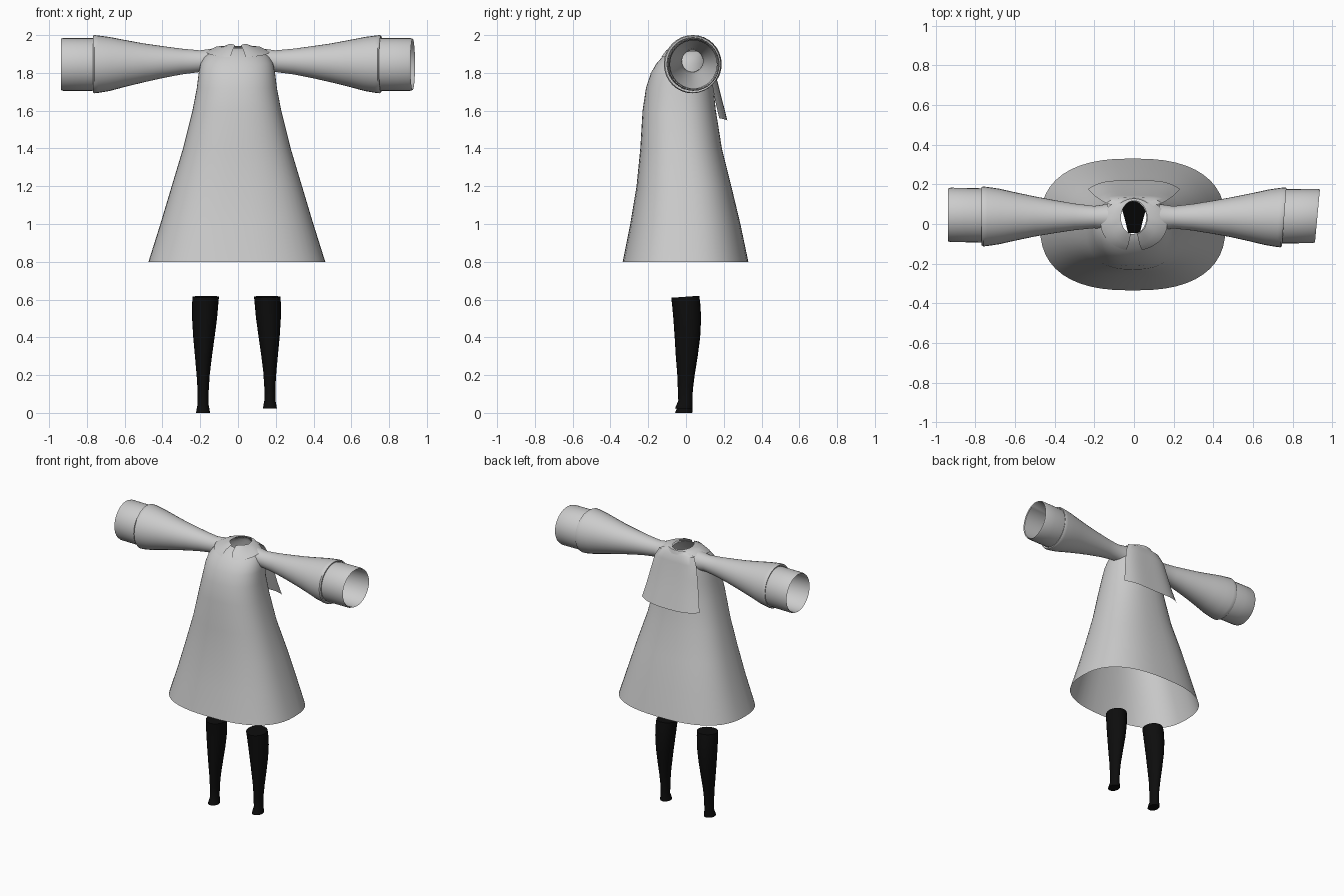
import bpy, bmesh, math
from mathutils import Vector

if "Cube" in bpy.data.objects:
    bpy.data.objects.remove(bpy.data.objects["Cube"])


def material(name, value):
    m = bpy.data.materials.new(name)
    m.diffuse_color = (value, value, value, 1)
    m.use_nodes = True
    m.node_tree.nodes["Principled BSDF"].inputs["Base Color"].default_value = m.diffuse_color
    return m


CLOTH = material("pale grey cloth", 0.6)
BLACK = material("black sock", 0.004)


def loft(name, rings, mat, closed=True, cap_start=False, cap_end=False):
    """Skin a list of point rings with quads."""
    bm = bmesh.new()
    rows = [[bm.verts.new(p) for p in r] for r in rings]
    n = len(rows[0])
    for a, b in zip(rows, rows[1:]):
        for i in range(n if closed else n - 1):
            j = (i + 1) % n
            bm.faces.new((a[i], a[j], b[j], b[i]))
    if cap_start:
        bm.faces.new(rows[0][::-1])
    if cap_end:
        bm.faces.new(rows[-1])
    bmesh.ops.recalc_face_normals(bm, faces=bm.faces)
    me = bpy.data.meshes.new(name)
    bm.to_mesh(me)
    bm.free()
    me.materials.append(mat)
    ob = bpy.data.objects.new(name, me)
    bpy.context.collection.objects.link(ob)
    bpy.context.view_layer.objects.active = ob
    ob.select_set(True)
    bpy.ops.object.shade_smooth_by_angle(angle=math.radians(40))
    ob.select_set(False)
    return ob


def super_ring(cx, hx, y0, y1, z, e=2.0, n=48):
    """Horizontal squared-off oval."""
    pts = []
    for i in range(n):
        t = 2 * math.pi * i / n
        c, s = math.cos(t), math.sin(t)
        pts.append(Vector((cx + hx * math.copysign(abs(c) ** (2 / e), c),
                           (y0 + y1) / 2 + (y1 - y0) / 2 * math.copysign(abs(s) ** (2 / e), s), z)))
    return pts


# Dress: height, half width, front y, back y, squareness
dress = [(0.8, .468, -.335, .33, 2.5), (1.0, .405, -.295, .288, 2.5), (1.2, .345, -.262, .24, 2.5),
         (1.4, .285, -.242, .19, 2.4), (1.6, .235, -.23, .158, 2.4), (1.72, .212, -.212, .145, 2.3),
         (1.8, .202, -.186, .14, 2.3), (1.85, .192, -.156, .134, 2.2), (1.885, .172, -.125, .128, 2.1),
         (1.91, .14, -.095, .124, 2), (1.925, .105, -.072, .12, 2), (1.933, .068, -.05, .115, 2)]
loft("dress", [super_ring(-.006, h, a, b, z, e) for z, h, a, b, e in dress], CLOTH)


def arm_ring(side, x, y, z, r, tilt, n=32):
    """Upright circle across the arm; tilt leans it towards the back."""
    return [Vector((side * x + tilt * r * math.cos(2 * math.pi * i / n),
                    y + r * math.cos(2 * math.pi * i / n),
                    z + r * 1.02 * math.sin(2 * math.pi * i / n))) for i in range(n)]


# Sleeves and cuffs: distance from centre, y, z, radius
sleeve = [(.13, .035, 1.862, .066), (.2, .035, 1.862, .056), (.3, .036, 1.86, .067), (.4, .037, 1.857, .083),
          (.5, .038, 1.853, .101), (.6, .038, 1.85, .122), (.68, .038, 1.847, .14),
          (.74, .038, 1.846, .149), (.76, .038, 1.846, .151), (.768, .04, 1.846, .147), (.766, .042, 1.846, .138)]
cuff = [(.72, .042, 1.845, .128), (.77, .043, 1.845, .137), (.85, .045, 1.845, .137),
        (.925, .046, 1.845, .137), (.938, .046, 1.845, .133), (.932, .046, 1.845, .128), (.74, .044, 1.845, .124)]
for side, label in ((-1, "left"), (1, "right")):
    tilt = .1 if side > 0 else 0
    shift = .014 if side > 0 else 0
    for name, data in (("sleeve", sleeve), ("cuff", cuff)):
        loft(f"{label}_{name}",
             [arm_ring(side, x - shift * min(1, x), y - (.006 * x if side > 0 else 0), z, r, tilt * x)
              for x, y, z, r in data], CLOTH)

# Collar band: split at the front, standing up slightly at the points
rows = [[], [], []]
for i in range(41):
    t = math.radians(-90 + 14 + (360 - 28) * i / 40)
    c, s = math.cos(t), math.sin(t)
    front = max(0, -s)
    rows[0].append(Vector((.066 * c, .032 + .085 * s, 1.943 + .022 * front ** 2 * (1 - front ** 6))))
    rows[1].append(Vector((.115 * c, .01 + .118 * s, 1.94 - .02 * front)))
    rows[2].append(Vector((.168 * c, .0 + .135 * s, 1.912 - .03 * front)))
loft("collar", rows, CLOTH, closed=False)

# Square flap hanging behind from the collar
flap = []
for z, hx, mid, edge in ((1.938, .075, .115, .085), (1.915, .14, .133, .105), (1.86, .168, .144, .12),
                         (1.76, .19, .165, .135), (1.65, .212, .193, .155), (1.545, .232, .22, .176)):
    flap.append([Vector((hx * u, mid + (edge - mid) * u ** 4, z + (.015 * u * u if z < 1.6 else 0)))
                 for u in [k / 8 - 1 for k in range(17)]])
loft("collar_flap", flap, CLOTH, closed=False)

# Socks: height, inner x, outer x, front y, back y
sock = [(0, .148, .222, -.058, .033), (.02, .151, .219, -.05, .034), (.045, .156, .214, -.04, .034),
        (.12, .155, .214, -.043, .036), (.2, .15, .219, -.046, .046), (.3, .138, .228, -.054, .062),
        (.4, .124, .237, -.06, .075), (.5, .111, .243, -.067, .08), (.58, .104, .243, -.074, .075),
        (.615, .101, .24, -.078, .07)]
for side, label in ((-1, "left"), (1, "right")):
    rings = []
    for z, a, b, y0, y1 in sock:
        lift = .024 * (1 - z / .615) if side > 0 else 0
        ring = super_ring(side * (a + b) / 2 - (.016 if side > 0 else 0), (b - a) / 2, y0, y1, z + lift, 2, 24)
        if z > .55:
            for p in ring:
                p.z += .07 * p.y
        rings.append(ring)
    loft(f"{label}_sock", rings, BLACK, cap_start=True, cap_end=True)

# Dark lining tongue hidden below the neck opening
loft("inner_tongue", [[Vector((s * w, y, z)) for s in (-1, -.4, .4, 1)]
                      for y, z, w in ((.115, 1.76, .045), (.08, 1.74, .062), (.02, 1.7, .045), (-.045, 1.66, .03))],
     BLACK, closed=False)
